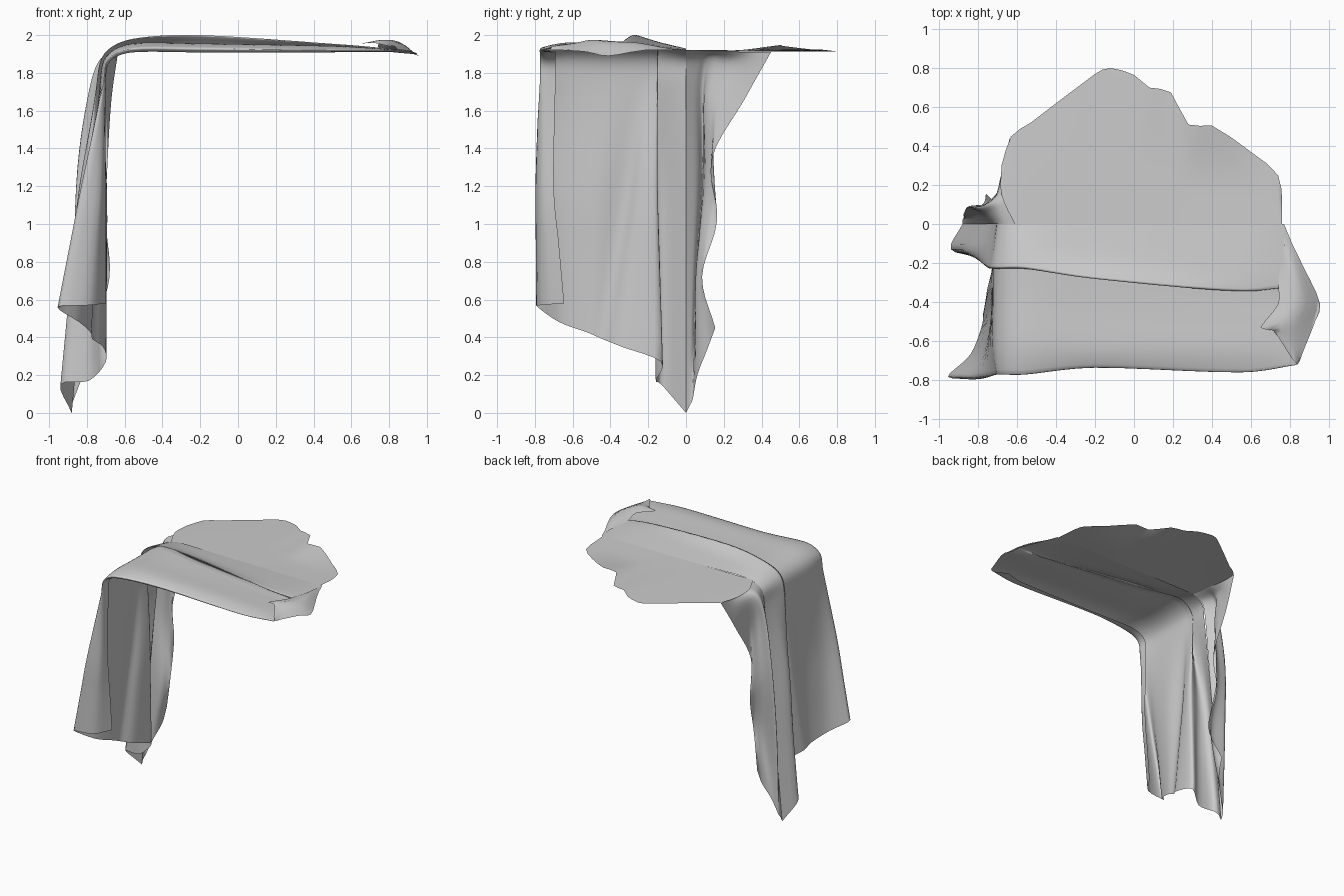
import bpy, bmesh
from mathutils import Vector


def spline(pts, n):
    """Smooth curve through pts with n steps per span."""
    p = [pts[0] * 2 - pts[1]] + pts + [pts[-1] * 2 - pts[-2]]
    out = []
    for i in range(1, len(p) - 2):
        a, b, c, d = p[i - 1:i + 3]
        lim = (c - b).length * 1.2
        m0, m1 = (c - a) / 2, (d - b) / 2
        # limit tangents so that tight folds do not overshoot
        m0 = m0 * min(1, lim / max(m0.length, 1e-6))
        m1 = m1 * min(1, lim / max(m1.length, 1e-6))
        for k in range(n):
            t = k / n
            out.append(b * (2*t**3 - 3*t*t + 1) + m0 * (t**3 - 2*t*t + t)
                       + c * (3*t*t - 2*t**3) + m1 * (t**3 - t*t))
    return out + [pts[-1]]


def loft(name, lines, n_along=5, n_across=4):
    """Cloth sheet through matching guide lines."""
    rows = [spline([Vector(q) for q in l], n_along) for l in lines]
    cols = [spline(list(c), n_across) for c in zip(*rows)]
    bm = bmesh.new()
    grid = [[bm.verts.new(v) for v in c] for c in cols]
    for a, b in zip(grid, grid[1:]):
        for i in range(len(a) - 1):
            bm.faces.new((a[i], a[i + 1], b[i + 1], b[i]))
    bmesh.ops.recalc_face_normals(bm, faces=bm.faces)
    me = bpy.data.meshes.new(name)
    bm.to_mesh(me)
    bm.free()
    me.shade_smooth()
    ob = bpy.data.objects.new(name, me)
    bpy.context.collection.objects.link(ob)
    return ob


# Main cloth guides, front to back: right end xyz, y z at x=0.55,
# y z at the table edge, x y halfway down, bottom xyz
guides = [
    (.72, -.66, 1.91, -.70, 1.91, -.69, 1.91, -.70, -.70, -.70, -.645, .58),
    (.80, -.71, 1.91, -.745, 1.91, -.75, 1.91, -.73, -.775, -.79, -.77, .57),
    (.84, -.72, 1.92, -.76, 1.92, -.77, 1.93, -.83, -.79, -.955, -.785, .56),
    (.87, -.65, 1.92, -.65, 1.94, -.63, 1.955, -.775, -.67, -.84, -.67, .48),
    (.93, -.50, 1.91, -.50, 1.935, -.40, 1.95, -.735, -.47, -.78, -.52, .425),
    (.95, -.42, 1.90, -.40, 1.93, -.26, 1.95, -.75, -.32, -.77, -.44, .39),
    (.93, -.38, 1.90, -.35, 1.93, -.20, 1.95, -.71, -.24, -.715, -.34, .35),
    (.91, -.34, 1.91, -.31, 1.93, -.15, 1.945, -.70, -.15, -.70, -.13, .27),
    (.89, -.30, 1.92, -.345, 1.95, -.23, 1.98, -.80, -.18, -.79, -.16, .17),
    (.84, -.17, 1.92, -.25, 1.945, -.12, 1.955, -.84, -.13, -.94, -.13, .15),
    (.77, .00, 1.92, .00, 1.92, .00, 1.925, -.77, .00, -.88, .00, .0),
]


def drape(g):
    rx, ry, rz, y1, z1, y2, z2, mx, my, bx, by, bz = g
    h = z2 - 1.91
    ridge = .02 if h > .06 else .0
    return [(rx, ry, rz), (.55, y1, z1),
            (-.2, y1 * .45 + y2 * .55 + (.03 if y2 < -.7 else 0), z2 + ridge),
            (-.56, y2, z2), (-.68 - h * .4, y2, 1.86 + h * .6),
            (-.70 - h * .7, y2 * .9 + my * .1, 1.74),
            (mx, my, 1.2), (mx * .5 + bx * .5, my * .5 + by * .5, .6 + bz * .5), (bx, by, bz)]


loft("draped_cloth", [drape(g) for g in guides])

# Back sheet with a ragged, slightly rippled rear edge
edge = [(-.68, .30, 0), (-.63, .45, 0), (-.53, .52, 0), (-.20, .77, 0), (-.12, .80, 0),
        (0, .765, .005), (.08, .70, .012), (.19, .675, .01), (.28, .51, .03),
        (.40, .505, .035), (.60, .37, .005), (.74, .25, 0), (.76, .10, 0)]
loft("back_sheet", [[(max(x, -.61), -.005, 1.922), (x, y * .5, 1.918),
                     (x, y, 1.913 + h)] for x, y, h in edge], 4, 2)

# Gathered tail hanging at the back of the table edge
tail = [
    [(-.60, 0, 1.92), (-.69, 0, 1.87), (-.72, 0, 1.74), (-.77, 0, 1.2), (-.825, 0, .6), (-.88, 0, .0)],
    [(-.62, .09, 1.92), (-.72, .07, 1.87), (-.76, .05, 1.7), (-.81, .06, 1.2), (-.84, .04, .7), (-.88, .02, .04)],
    [(-.62, .14, 1.92), (-.73, .11, 1.87), (-.79, .09, 1.7), (-.85, .09, 1.3), (-.87, .06, .75), (-.87, .035, .07)],
    [(-.63, .22, 1.915), (-.70, .16, 1.85), (-.73, .10, 1.65), (-.77, .10, 1.2), (-.75, .05, .7), (-.82, .06, .2)],
    [(-.64, .33, 1.91), (-.68, .26, 1.82), (-.70, .15, 1.6), (-.72, .14, 1.15), (-.70, .08, .75), (-.77, .11, .33)],
    [(-.635, .45, 1.91), (-.67, .31, 1.66), (-.69, .135, 1.34), (-.70, .165, 1.02), (-.68, .085, .72), (-.76, .155, .45)],
]
loft("back_tail", tail)

# Turned-over corner at the right end
loft("turned_corner", [
    [(.77, -.02, 1.92), (.77, -.10, 1.93), (.76, -.18, 1.93)],
    [(.87, -.22, 1.92), (.82, -.26, 1.96), (.74, -.30, 1.94)],
    [(.955, -.41, 1.89), (.85, -.40, 1.965), (.74, -.41, 1.96)],
    [(.92, -.52, 1.91), (.80, -.50, 1.975), (.65, -.53, 1.955)],
    [(.88, -.62, 1.92), (.80, -.60, 1.955), (.71, -.54, 1.96)],
    [(.84, -.72, 1.92), (.83, -.71, 1.94), (.81, -.69, 1.94)]], 3, 3)
